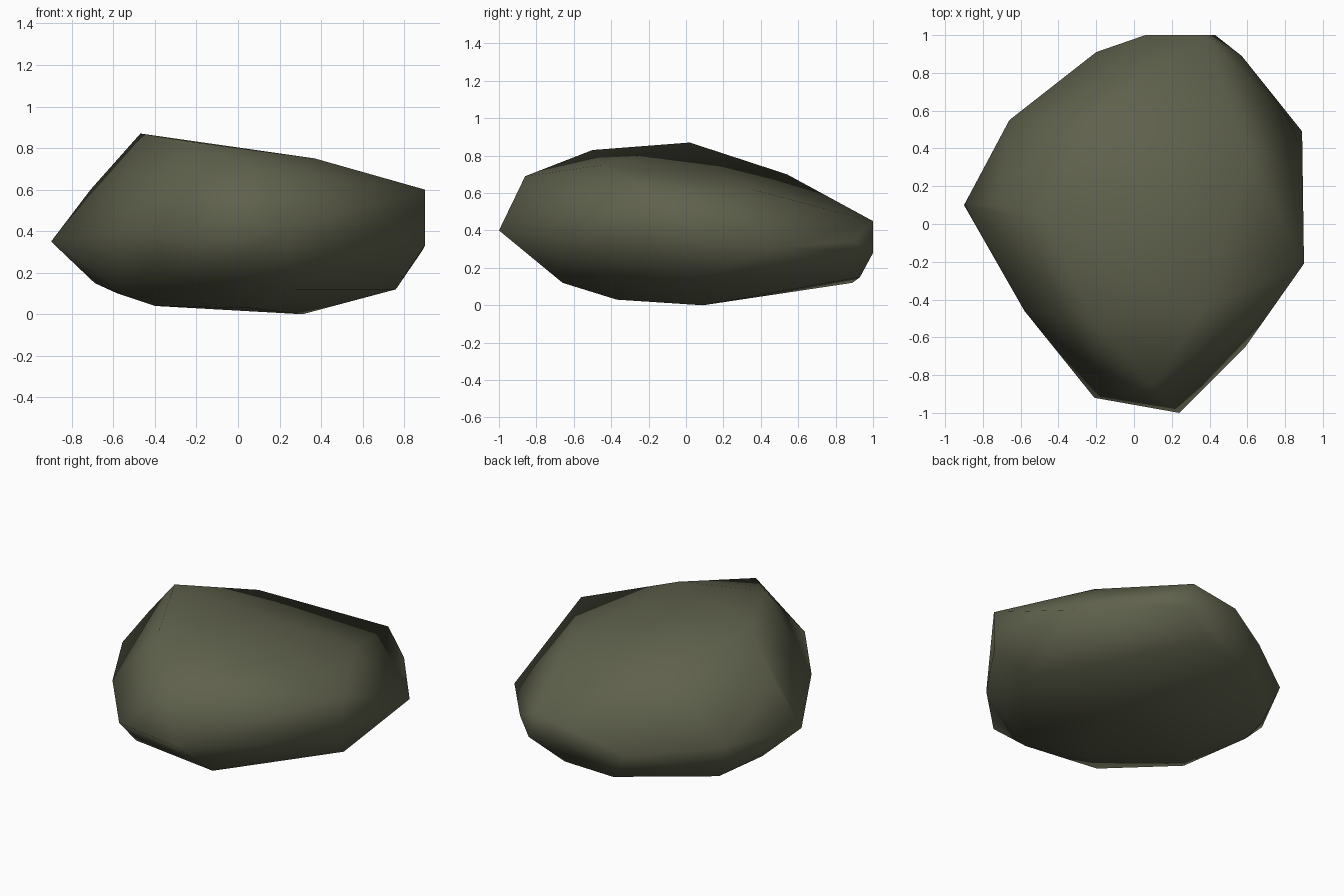
import bpy
import bmesh
import math

# Remove only the default cube
default_cube = bpy.data.objects.get("Cube")
if default_cube:
    bpy.data.objects.remove(default_cube, do_unlink=True)


def make_material(name, color):
    material = bpy.data.materials.new(name)
    material.use_nodes = True
    material.diffuse_color = color
    shader = material.node_tree.nodes["Principled BSDF"]
    shader.inputs["Base Color"].default_value = color
    shader.inputs["Roughness"].default_value = 0.9
    return material


def make_hull(name, corners, material, crease_angle):
    """Wrap a tight faceted skin round a set of corner points."""
    bm = bmesh.new()
    for corner in corners:
        bm.verts.new(corner)
    hull = bmesh.ops.convex_hull(bm, input=bm.verts[:])
    spare = {v for v in hull["geom_interior"] + hull["geom_unused"]
             if isinstance(v, bmesh.types.BMVert)}
    bmesh.ops.delete(bm, geom=list(spare), context="VERTS")
    bmesh.ops.recalc_face_normals(bm, faces=bm.faces[:])

    mesh = bpy.data.meshes.new(name)
    bm.to_mesh(mesh)
    bm.free()
    mesh.materials.append(material)
    stone = bpy.data.objects.new(name, mesh)
    bpy.context.collection.objects.link(stone)

    # Soft shading, with only the hardest edges kept crisp
    bpy.ops.object.select_all(action="DESELECT")
    stone.select_set(True)
    bpy.context.view_layer.objects.active = stone
    bpy.ops.object.shade_smooth_by_angle(angle=crease_angle)
    return stone


# Crown: peak and sloping upper shoulders
crown = [
    (-.47, .02, .87), (-.22, -.5, .83), (.37, -.45, .75),
    (-.23, .54, .7), (.1, -.86, .69), (-.71, .1, .6),
    (.6, .35, .62), (.9, -.21, .6),
]

# Girth: widest corners, going round from the left tip
girth = [
    (-.9, .1, .35), (-.58, -.46, .4), (-.21, -.92, .4), (.24, -1, .4),
    (.59, -.65, .37), (.9, -.21, .33), (.89, .49, .31), (.57, .89, .34),
    (.43, 1, .28), (.38, 1, .45), (.06, 1, .4), (-.2, .91, .29),
    (-.66, .55, .33),
]

# Underside: shallow belly the rock rests on
underside = [
    (-.69, .2, .15), (-.55, -.2, .09), (-.27, -.66, .17), (.28, -.66, .12),
    (.05, -.37, .03), (-.4, 0, .04), (.31, .09, 0), (.76, 0, .12),
    (.22, .93, .15), (-.1, .89, .12), (-.58, .49, .1),
]

olive_stone = make_material("olive_stone", (.115, .12, .073, 1))
make_hull("rock", crown + girth + underside, olive_stone, math.radians(65))
